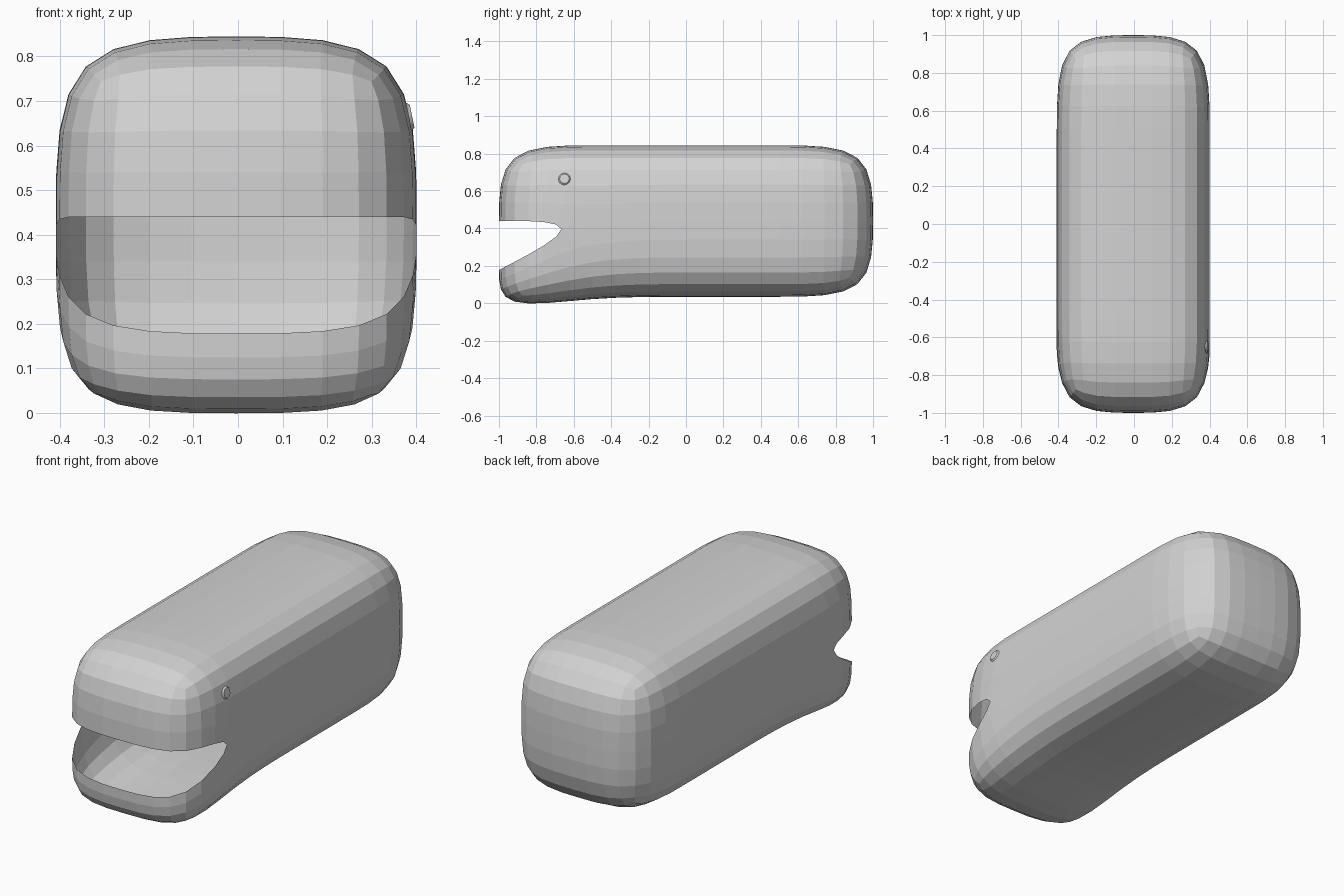
import bpy, bmesh, math
from mathutils import Matrix

if "Cube" in bpy.data.objects:
    bpy.data.objects.remove(bpy.data.objects["Cube"])

HALF = 0.405          # half width and half height of the control cage
MID = 0.44            # height of the mouth line
SHIFT = -0.004

grey = bpy.data.materials.new("plain grey")
grey.diffuse_color = (0.65, 0.65, 0.65, 1)
grey.use_nodes = True
grey.node_tree.nodes["Principled BSDF"].inputs["Base Color"].default_value = grey.diffuse_color


def make_object(name, bm):
    bmesh.ops.recalc_face_normals(bm, faces=bm.faces[:])
    mesh = bpy.data.meshes.new(name)
    bm.to_mesh(mesh)
    bm.free()
    mesh.materials.append(grey)
    obj = bpy.data.objects.new(name, mesh)
    bpy.context.collection.objects.link(obj)
    return obj


# Body: open 2 x 4 x 2 box cage, ripped along the front middle row for the mouth
bm = bmesh.new()
cage = {}
SIZE = (2, 4, 2)


def cage_vert(p, lower_half):
    i, j, k = p
    lower_lip = j == 0 and k == 1 and lower_half
    key = (i, j, k, lower_lip)
    if key not in cage:
        z = MID + (k - 1) * HALF
        if lower_lip:
            z = 0.178             # dropped lower lip
        elif j == 0 and k == 0:
            z = -0.04             # dropped chin
        cage[key] = bm.verts.new(((i - 1) * HALF + SHIFT, -1 + 0.5 * j, z))
    return cage[key]


for axis in range(3):
    u, v = [a for a in range(3) if a != axis]
    for side in (0, SIZE[axis]):
        for a in range(SIZE[u]):
            for b in range(SIZE[v]):
                corners = []
                for da, db in ((0, 0), (1, 0), (1, 1), (0, 1)):
                    p = [0, 0, 0]
                    p[axis], p[u], p[v] = side, a + da, b + db
                    corners.append(p)
                lower_half = sum(p[2] for p in corners) / 4 < 1
                bm.faces.new([cage_vert(p, lower_half) for p in corners])

body = make_object("body", bm)
sub = body.modifiers.new("rounding", 'SUBSURF')
sub.levels = sub.render_levels = 2

# Eye: small bevelled disc on the right side, tilted to follow the wall
bm = bmesh.new()
tilt = math.pi / 2 - 0.2
bmesh.ops.create_cone(bm, cap_ends=True, segments=12, radius1=0.033, radius2=0.026,
                      depth=0.008,
                      matrix=Matrix.Translation((0.387, -0.65, 0.665))
                      @ Matrix.Rotation(tilt, 4, 'Y'))
make_object("eye", bm)
